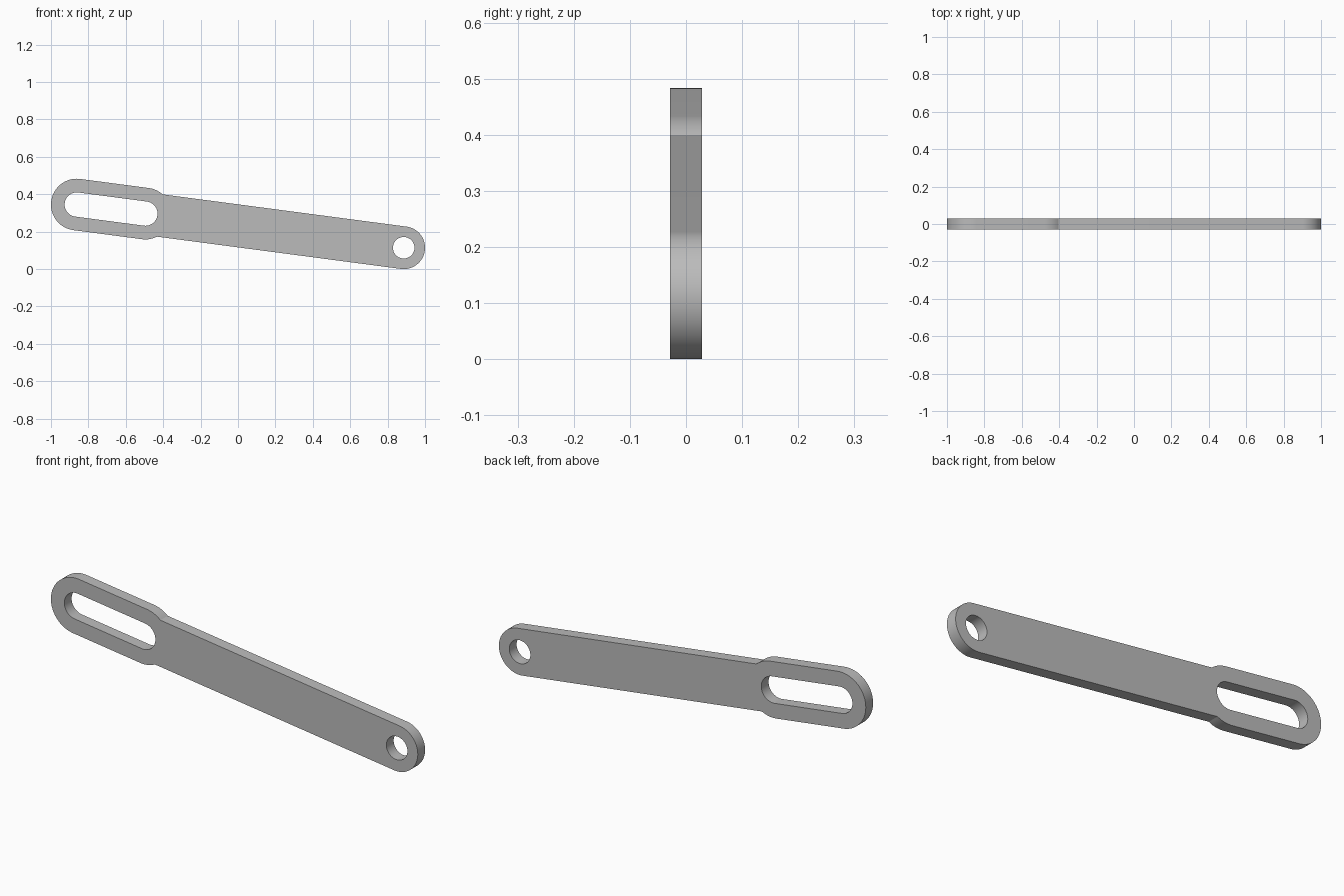
import bpy, bmesh, math
from math import sin, cos, pi

cube = bpy.data.objects.get("Cube")
if cube:
    bpy.data.objects.remove(cube, do_unlink=True)

# Main dimensions
HALF_THICK = 0.0285
HEAD_R, ARM_R = 0.138, 0.114      # outer radii of slotted head and arm
SLOT_R, HOLE_R = 0.065, 0.0575
head = (-1 + HEAD_R, 0.345)       # slot start centre (x, z)
pivot = (1 - ARM_R, ARM_R)        # pivot hole centre (x, z)
length = math.dist(head, pivot)
tilt = math.atan2(head[1] - pivot[1], pivot[0] - head[0])
SLOT_L = 0.37


def arc(cx, r, a0, a1, n=32):
    return [(cx + r * cos(a0 + (a1 - a0) * i / n), r * sin(a0 + (a1 - a0) * i / n))
            for i in range(n + 1)]


# Outline: head end, shoulder arcs stepping down to the arm, rounded arm end
step = math.asin(ARM_R / HEAD_R)
outline = (arc(0, HEAD_R, pi / 2, 3 * pi / 2, 48)
           + arc(SLOT_L, HEAD_R, -pi / 2, -step, 10)
           + arc(length, ARM_R, -pi / 2, pi / 2, 40)
           + arc(SLOT_L, HEAD_R, step, pi / 2, 10))
slot = arc(0, SLOT_R, pi / 2, 3 * pi / 2) + arc(SLOT_L, SLOT_R, -pi / 2, pi / 2)
hole = arc(length, HOLE_R, 0, 2 * pi, 48)[:-1]

# Filled flat profile with thickness
curve = bpy.data.curves.new("link_profile", "CURVE")
curve.dimensions = "2D"
curve.fill_mode = "BOTH"
curve.extrude = HALF_THICK
for loop in (outline, slot, hole):
    spline = curve.splines.new("POLY")
    spline.points.add(len(loop) - 1)
    for point, (x, y) in zip(spline.points, loop):
        point.co = (x, y, 0, 1)
    spline.use_cyclic_u = True
profile = bpy.data.objects.new("link_profile", curve)
bpy.context.collection.objects.link(profile)
bpy.context.view_layer.update()
depsgraph = bpy.context.evaluated_depsgraph_get()
mesh = bpy.data.meshes.new_from_object(profile.evaluated_get(depsgraph))
bpy.data.objects.remove(profile, do_unlink=True)

# Weld caps to the rim
bm = bmesh.new()
bm.from_mesh(mesh)
bmesh.ops.remove_doubles(bm, verts=bm.verts, dist=1e-5)
bmesh.ops.recalc_face_normals(bm, faces=bm.faces)
bm.to_mesh(mesh)
bm.free()

# Stand the plate upright and tilt it
link = bpy.data.objects.new("slotted_link_arm", mesh)
bpy.context.collection.objects.link(link)
link.location = (head[0], 0, head[1])
link.rotation_euler = (pi / 2, tilt, 0)

# Plain grey metal
grey = bpy.data.materials.new("plain_grey")
grey.use_nodes = True
colour = (0.5, 0.5, 0.5, 1)
grey.diffuse_color = colour
grey.node_tree.nodes["Principled BSDF"].inputs["Base Color"].default_value = colour
mesh.materials.clear()
mesh.materials.append(grey)

bpy.ops.object.select_all(action="DESELECT")
link.select_set(True)
bpy.context.view_layer.objects.active = link
bpy.ops.object.shade_smooth_by_angle(angle=math.radians(30))
